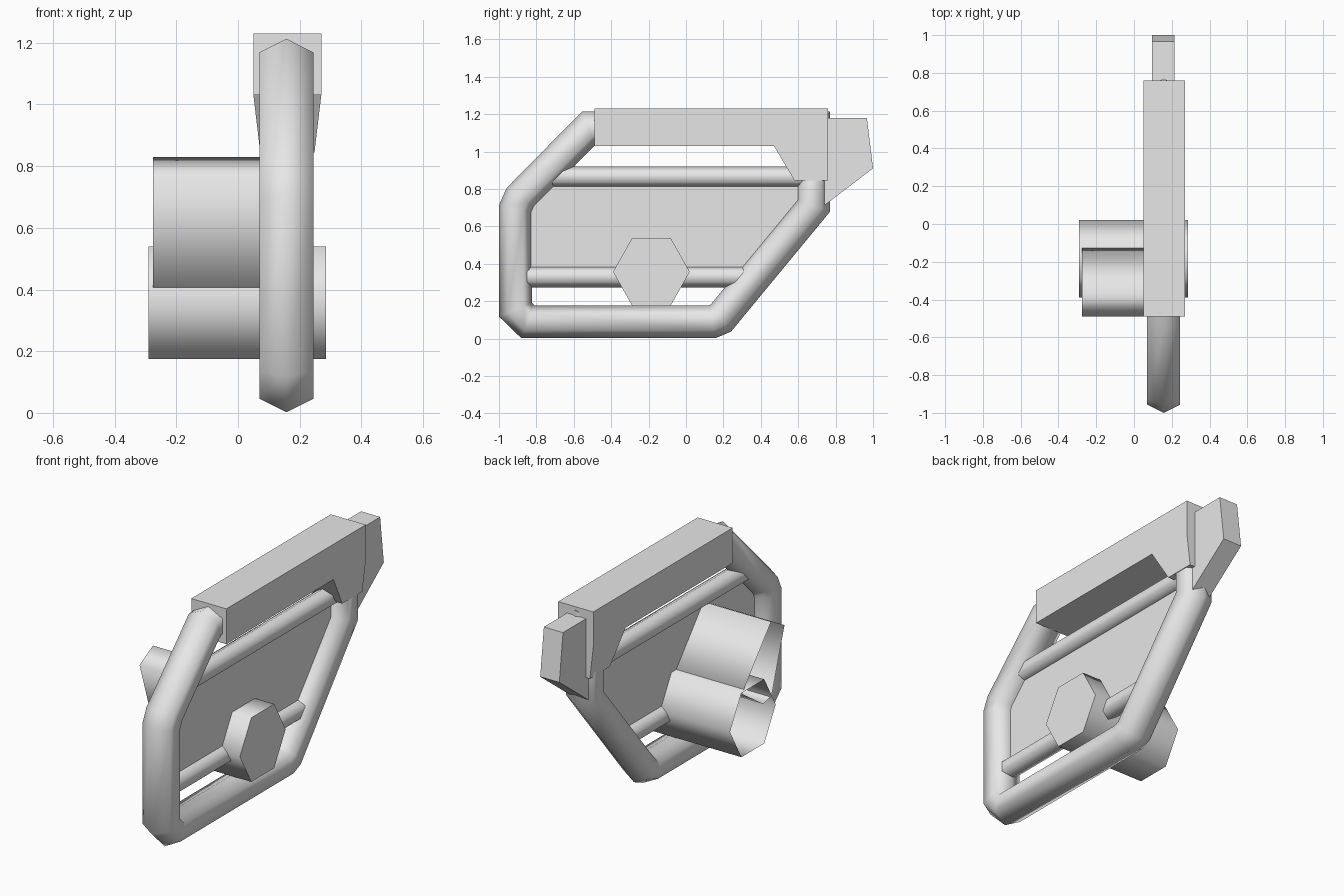
import bpy, bmesh, math
from mathutils import Vector

cube = bpy.data.objects.get("Cube")
if cube:
    bpy.data.objects.remove(cube)

grey = bpy.data.materials.new("plain grey")
grey.use_nodes = True
grey.diffuse_color = (0.8, 0.8, 0.8, 1)
grey.node_tree.nodes["Principled BSDF"].inputs["Base Color"].default_value = (0.8, 0.8, 0.8, 1)

MID = 0.157  # x of the frame plane


def finish(name, bm, smooth=None):
    bmesh.ops.recalc_face_normals(bm, faces=bm.faces)
    mesh = bpy.data.meshes.new(name)
    bm.to_mesh(mesh)
    bm.free()
    mesh.materials.append(grey)
    ob = bpy.data.objects.new(name, mesh)
    bpy.context.collection.objects.link(ob)
    if smooth:
        bpy.ops.object.select_all(action='DESELECT')
        ob.select_set(True)
        bpy.context.view_layer.objects.active = ob
        bpy.ops.object.shade_smooth_by_angle(angle=math.radians(smooth))
    return ob


def prism(name, profile, x0, x1, cap0=True, cap1=True, smooth=None, adjust=None):
    """Extrude a (y, z) outline along x, with optional end caps."""
    bm = bmesh.new()
    a, b = [[bm.verts.new((x, y, z)) for y, z in profile] for x in (x0, x1)]
    n = len(profile)
    for i in range(n):
        j = (i + 1) % n
        bm.faces.new((a[i], a[j], b[j], b[i]))
    if cap0:
        bm.faces.new(a)
    if cap1:
        bm.faces.new(b)
    if adjust:
        for v in bm.verts:
            adjust(v)
    return finish(name, bm, smooth)


def tube(name, path, half_x, half_in, closed=False):
    """Sweep a six-sided section along a (y, z) path with mitred bends."""
    bm = bmesh.new()
    pts = [Vector(p) for p in path]
    n = len(pts)
    rings = []
    for i, p in enumerate(pts):
        before = pts[i - 1] if closed or i > 0 else p * 2 - pts[i + 1]
        after = pts[(i + 1) % n] if closed or i < n - 1 else p * 2 - pts[i - 1]
        d0, d1 = (p - before).normalized(), (after - p).normalized()
        n0, n1 = Vector((-d0.y, d0.x)), Vector((-d1.y, d1.x))
        miter = (n0 + n1).normalized()
        miter /= miter.dot(n0)
        ring = []
        for k in range(6):
            t = k * math.pi / 3
            q = p + miter * half_in * math.cos(t)
            side = math.sin(t) / math.sin(math.pi / 3) * half_x
            ring.append(bm.verts.new((MID + side, q.x, q.y)))
        rings.append(ring)
    for i in range(n if closed else n - 1):
        r, s = rings[i], rings[(i + 1) % n]
        for k in range(6):
            m = (k + 1) % 6
            bm.faces.new((r[k], r[m], s[m], s[k]))
    if not closed:
        bm.faces.new(rings[0])
        bm.faces.new(rings[-1])
    return finish(name, bm, 70)


# Bent tubular frame, running on through the top bar
tube("frame", [(-0.52, 1.125), (-0.885, 0.755), (-0.912, 0.695), (-0.912, 0.155),
               (-0.845, 0.09), (0.14, 0.09), (0.187, 0.11), (0.682, 0.71),
               (0.682, 1.125)], 0.0875, 0.088, closed=True)

# Cross rails and the thin panel between them
tube("upper_rail", [(-0.74, 0.865), (0.68, 0.865)], 0.05, 0.056)
tube("lower_rail", [(-0.9, 0.33), (0.34, 0.33)], 0.05, 0.056)
prism("panel", [(-0.9, 0.33), (-0.9, 0.73), (-0.76, 0.865), (0.67, 0.865),
                (0.67, 0.71), (0.36, 0.33)], MID - 0.008, MID + 0.008)


# Top bar with a rear lug that narrows downward
def narrow(v):
    if v.co.z < 1:
        v.co.x = 0.16 + (v.co.x - 0.16) * 0.8


prism("top_bar", [(-0.49, 1.03), (0.47, 1.03), (0.58, 0.845), (0.76, 0.845),
                  (0.76, 1.03), (0.76, 1.23), (-0.49, 1.23)], 0.05, 0.27, adjust=narrow)

# Rear block behind the bar
prism("rear_block", [(0.7, 1.18), (0.967, 1.18), (1.0, 0.91), (0.725, 0.7),
                     (0.7, 0.75)], 0.095, 0.215)

# Hexagonal sleeve through the panel, open on its far end
hexagon = [(-0.185 + 0.205 * math.cos(k * math.pi / 3),
            0.357 + 0.21 * math.sin(k * math.pi / 3)) for k in range(6)]
prism("hex_sleeve", hexagon, -0.29, 0.285, cap0=False, smooth=75)

# Open angled housing rising from the sleeve
prism("angled_housing", [(-0.37, 0.83), (-0.49, 0.765), (-0.375, 0.41),
                         (-0.3, 0.39), (-0.11, 0.52)], -0.275, MID,
      cap0=False, cap1=False, smooth=100)
